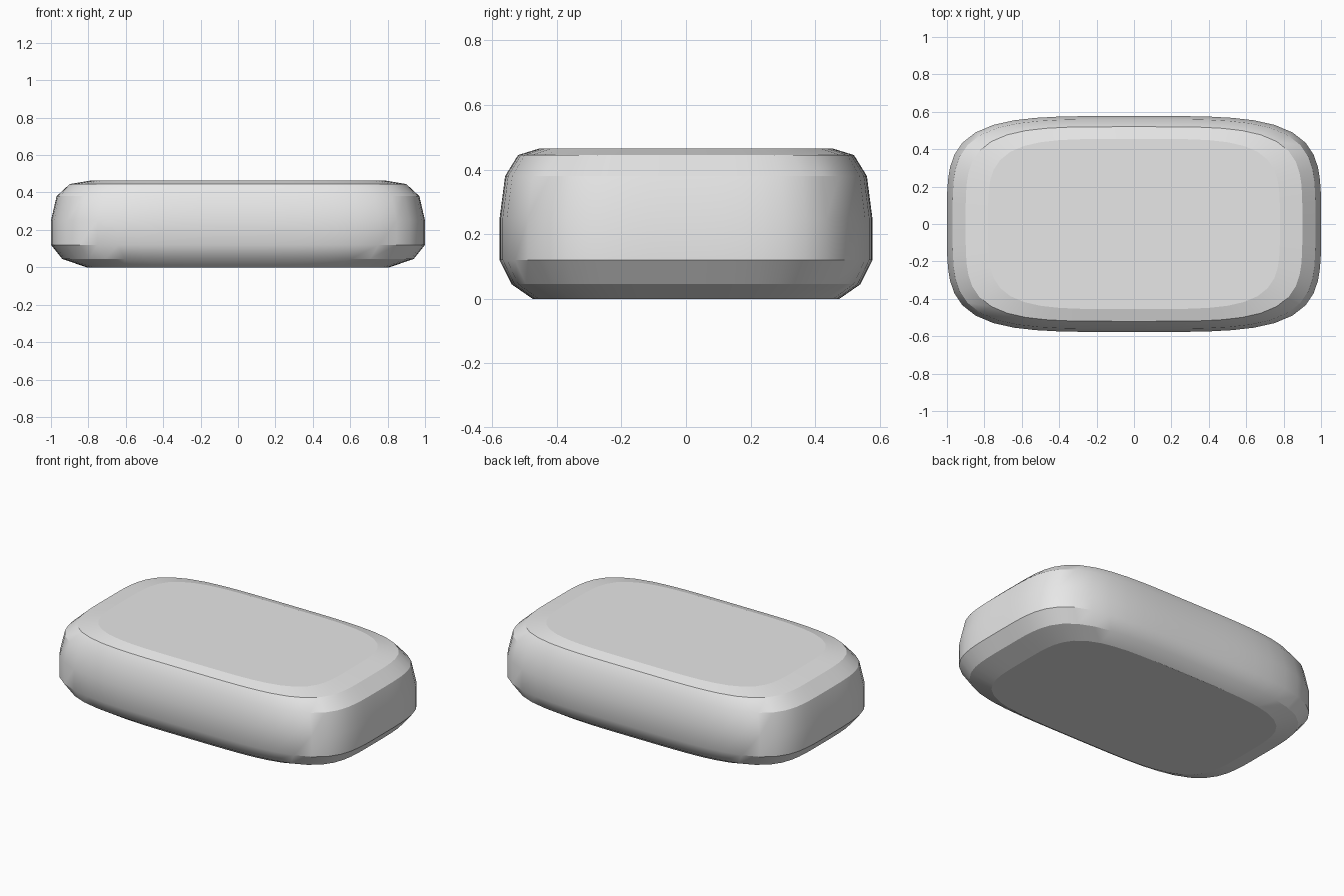
import bpy, bmesh, math

if "Cube" in bpy.data.objects:
    bpy.data.objects.remove(bpy.data.objects["Cube"])

SEGMENTS = 64
POWER = 4.2  # roundness of the rounded-rectangle outline

# Stacked outlines: half width, half depth, height
RINGS = [
    (0.81, 0.475, 0.0),
    (0.94, 0.54, 0.045),
    (1.0, 0.577, 0.12),
    (1.0, 0.577, 0.25),
    (0.97, 0.56, 0.38),
    (0.90, 0.52, 0.445),
    (0.78, 0.455, 0.465),
]


def outline(bm, half_x, half_y, z):
    """One rounded-rectangle loop of vertices."""
    verts = []
    for i in range(SEGMENTS):
        a = 2 * math.pi * i / SEGMENTS
        c, s = math.cos(a), math.sin(a)
        r = (abs(c) ** POWER + abs(s) ** POWER) ** (-1 / POWER)
        verts.append(bm.verts.new((half_x * r * c, half_y * r * s, z)))
    return verts


# Pillow-shaped body lofted through the outlines
bm = bmesh.new()
loops = [outline(bm, *ring) for ring in RINGS]
for low, high in zip(loops, loops[1:]):
    for i in range(SEGMENTS):
        j = (i + 1) % SEGMENTS
        bm.faces.new((low[i], low[j], high[j], high[i]))

# Flat bottom and top
caps = [bm.faces.new(loops[0][::-1]), bm.faces.new(loops[-1])]
mesh = bpy.data.meshes.new("rounded_body")
bm.to_mesh(mesh)
bm.free()

body = bpy.data.objects.new("rounded_body", mesh)
bpy.context.collection.objects.link(body)

# Plain grey
grey = bpy.data.materials.new("light_grey")
grey.diffuse_color = (0.8, 0.8, 0.8, 1)
grey.use_nodes = True
grey.node_tree.nodes["Principled BSDF"].inputs["Base Color"].default_value = grey.diffuse_color
mesh.materials.append(grey)

# Smooth sides with crisp bevel lines
bpy.context.view_layer.objects.active = body
body.select_set(True)
bpy.ops.object.shade_smooth_by_angle(angle=math.radians(30))

# Keep both flat caps crisp
for edge in mesh.edges:
    heights = [mesh.vertices[v].co.z for v in edge.vertices]
    if max(heights) < 0.001 or min(heights) > 0.464:
        edge.use_edge_sharp = True
